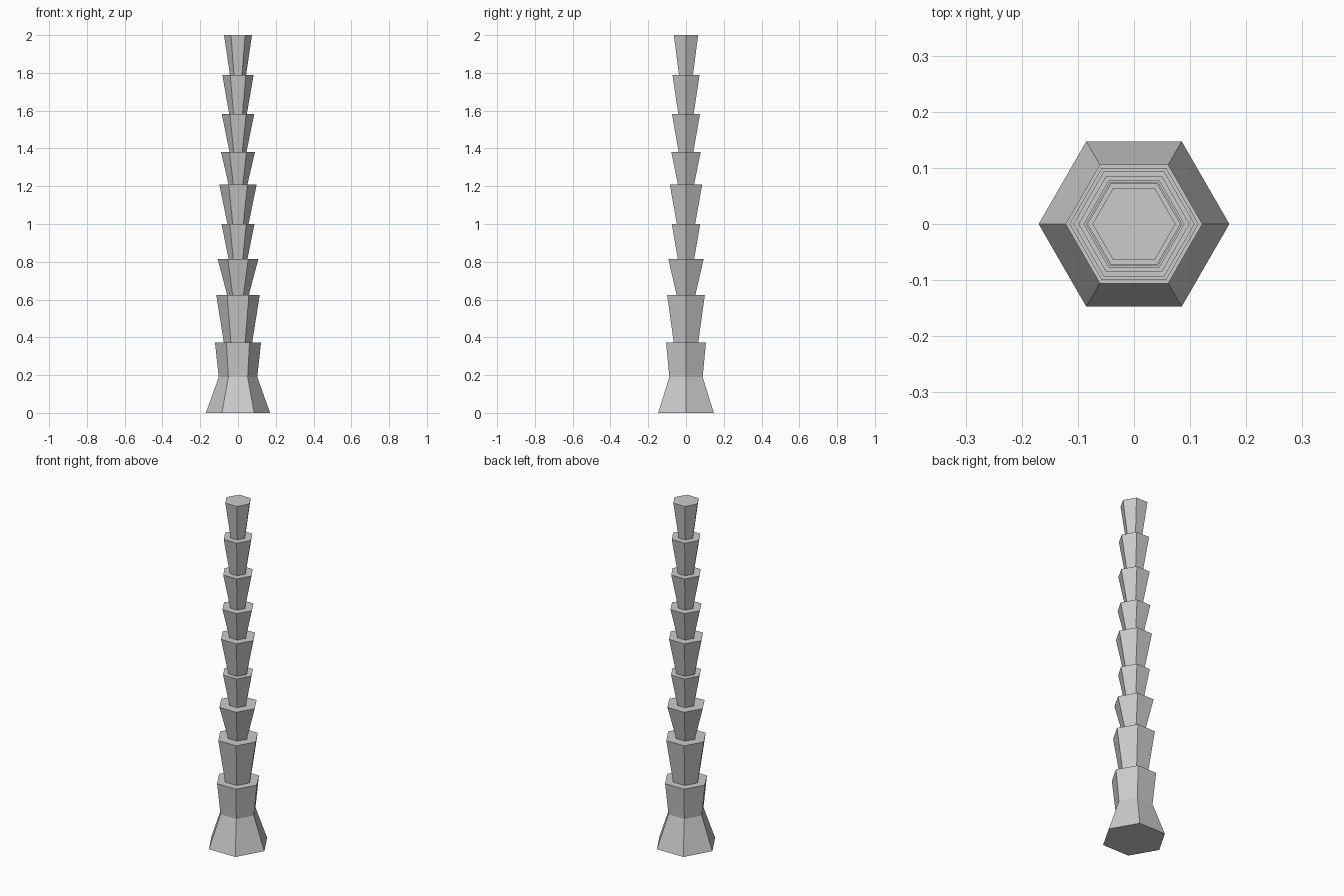
import bpy, bmesh
from math import cos, sin, tau

if "Cube" in bpy.data.objects:
    bpy.data.objects.remove(bpy.data.objects["Cube"])

SIDES = 6

# Flared foot: (radius, height)
profile = [(0.17, 0.0), (0.102, 0.19), (0.122, 0.373)]

# Stacked trunk segments, narrow below and wide above: (bottom radius, top radius, top height)
segments = [
    (0.075, 0.115, 0.623), (0.057, 0.108, 0.815), (0.050, 0.087, 1.0),
    (0.056, 0.099, 1.21), (0.050, 0.090, 1.382), (0.045, 0.086, 1.583),
    (0.047, 0.083, 1.79), (0.043, 0.074, 2.0),
]
for r_low, r_high, z_top in segments:
    profile += [(r_low, profile[-1][1]), (r_high, z_top)]

# Turn the profile into a six-sided trunk with closed ends
bm = bmesh.new()
rings = [[bm.verts.new((r * cos(tau * i / SIDES), r * sin(tau * i / SIDES), z))
          for i in range(SIDES)] for r, z in profile]
for low, high in zip(rings, rings[1:]):
    for i in range(SIDES):
        j = (i + 1) % SIDES
        bm.faces.new((low[i], low[j], high[j], high[i]))
bm.faces.new(rings[0][::-1])
bm.faces.new(rings[-1])
mesh = bpy.data.meshes.new("trunk")
bm.to_mesh(mesh)
bm.free()
bpy.context.collection.objects.link(bpy.data.objects.new("trunk", mesh))
